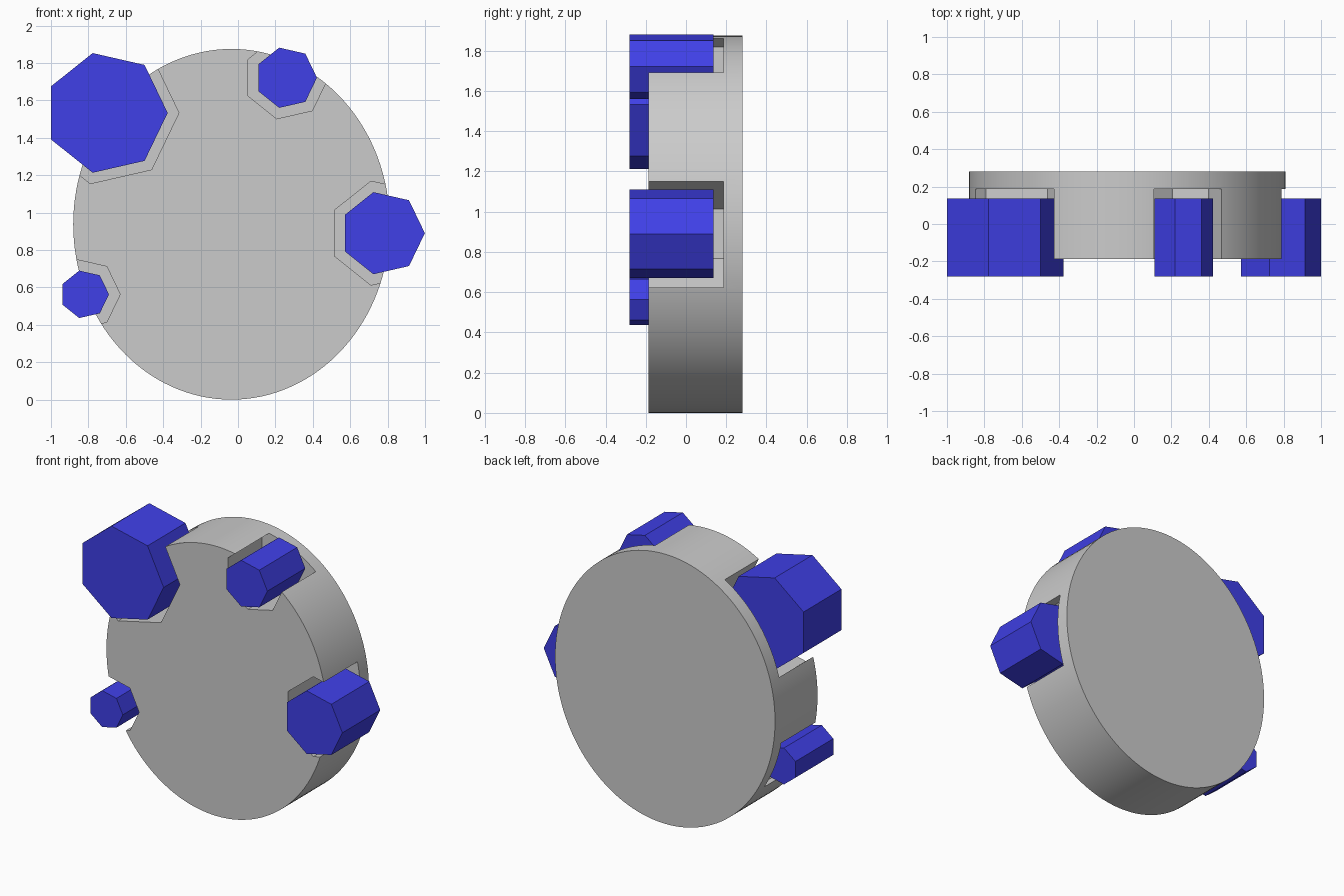
import bpy, bmesh
from math import sin, cos, tau

if "Cube" in bpy.data.objects:
    bpy.data.objects.remove(bpy.data.objects["Cube"])

FRONT, BACK = -0.187, 0.28          # disc depth
PEG_FRONT, PEG_BACK = -0.28, 0.136  # peg depth
POCKET_FLOOR, CLEARANCE = 0.186, 0.06

blue = bpy.data.materials.new("blue")
blue.diffuse_color = (0.05, 0.05, 0.8, 1)
blue.use_nodes = True
blue.node_tree.nodes["Principled BSDF"].inputs["Base Color"].default_value = blue.diffuse_color


def prism(name, cx, cz, rx, rz, y0, y1, sides):
    """Elliptical or polygonal prism along y, first corner towards +x."""
    bm = bmesh.new()
    ring = [bm.verts.new((cx + rx * cos(tau * i / sides), y0,
                          cz + rz * sin(tau * i / sides))) for i in range(sides)]
    face = bm.faces.new(ring)
    ext = bmesh.ops.extrude_face_region(bm, geom=[face], use_keep_orig=True)
    for v in ext["geom"]:
        if isinstance(v, bmesh.types.BMVert):
            v.co.y = y1
    bmesh.ops.recalc_face_normals(bm, faces=bm.faces)
    mesh = bpy.data.meshes.new(name)
    bm.to_mesh(mesh)
    bm.free()
    obj = bpy.data.objects.new(name, mesh)
    bpy.context.collection.objects.link(obj)
    return obj


# Main disc, slightly taller than wide
disc = prism("disc", -0.035, 0.9375, 0.846, 0.9375, FRONT, BACK, 128)
bpy.context.view_layer.objects.active = disc
disc.select_set(True)

# Heptagonal pegs, each loose in a wider pocket at the rim: x, z, radius
pegs = {
    "right_peg": (0.774, 0.89, 0.225),
    "upper_left_peg": (-0.704, 1.533, 0.328),
    "top_peg": (0.257, 1.721, 0.165),
    "lower_left_peg": (-0.82, 0.563, 0.13),
}
for name, (x, z, r) in pegs.items():
    peg = prism(name, x, z, r, r, PEG_FRONT, PEG_BACK, 7)
    peg.data.materials.append(blue)
    pr = r + CLEARANCE
    cutter = prism(name + "_pocket", x, z, pr, pr, FRONT - 0.2, POCKET_FLOOR, 7)
    cutter.hide_render = True
    mod = disc.modifiers.new("pocket", "BOOLEAN")
    mod.operation, mod.solver, mod.object = "DIFFERENCE", "EXACT", cutter
    bpy.ops.object.modifier_apply(modifier=mod.name)
    bpy.data.objects.remove(cutter)

# Smooth rim with sharp pocket edges
bpy.ops.object.shade_smooth_by_angle(angle=0.5)
